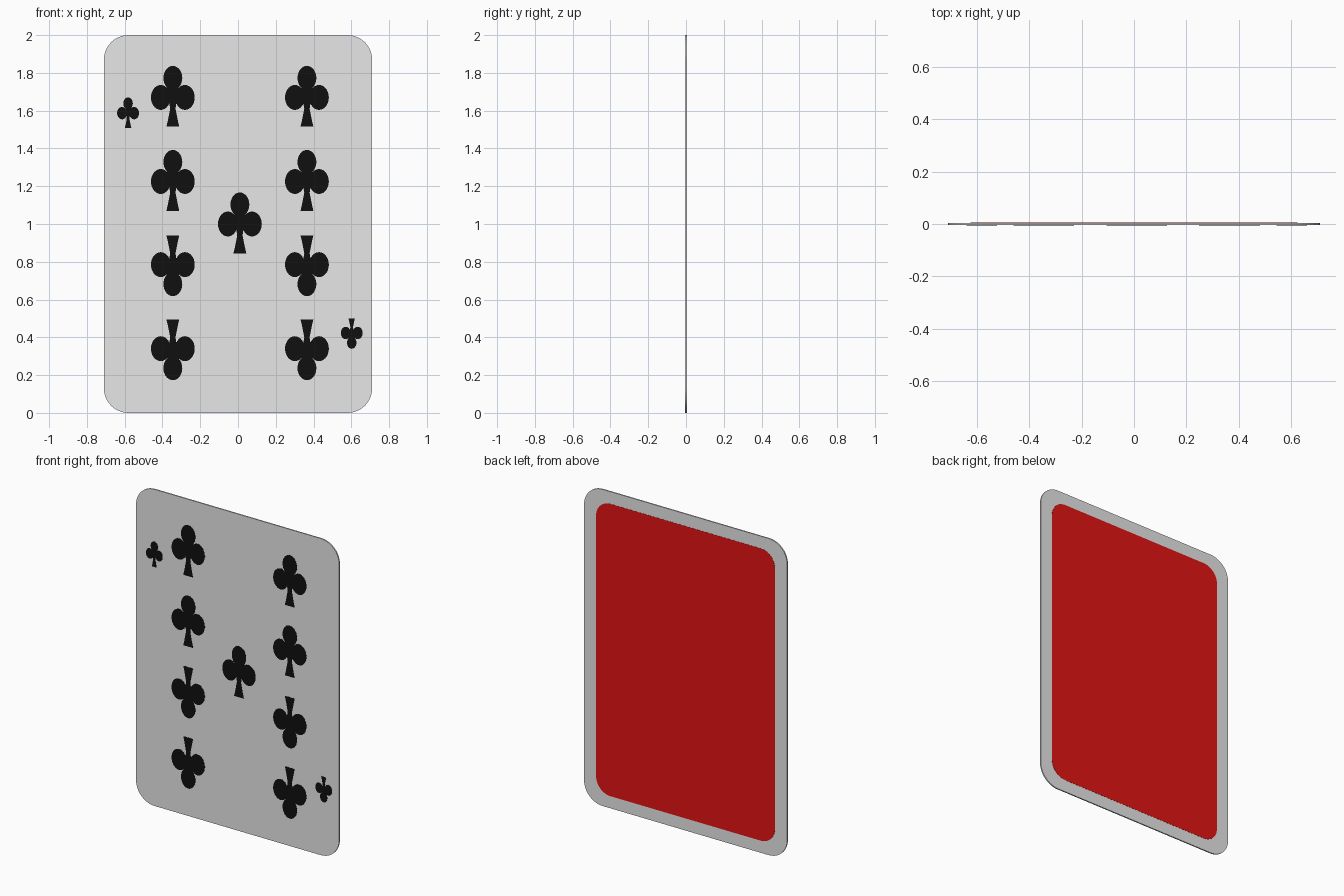
import bpy, bmesh, math

if "Cube" in bpy.data.objects:
    bpy.data.objects.remove(bpy.data.objects["Cube"])

HALF_W, HALF_T, SKIN = 0.71, 0.004, 0.001


def material(name, rgb):
    m = bpy.data.materials.new(name)
    m.diffuse_color = (*rgb, 1)
    m.use_nodes = True
    m.node_tree.nodes["Principled BSDF"].inputs["Base Color"].default_value = m.diffuse_color
    return m


WHITE = material("card white", (0.8, 0.8, 0.8))
BLACK = material("ink black", (0.005, 0.005, 0.005))
RED = material("back red", (0.78, 0.007, 0.007))


def rounded_rect(half_w, z0, z1, r, steps=10):
    """Counter-clockwise outline (x, z) seen from the front."""
    corners = [(half_w - r, z0 + r, -90), (half_w - r, z1 - r, 0),
               (-half_w + r, z1 - r, 90), (-half_w + r, z0 + r, 180)]
    pts = []
    for cx, cz, start in corners:
        for i in range(steps + 1):
            a = math.radians(start + 90 * i / steps)
            pts.append((cx + r * math.cos(a), cz + r * math.sin(a)))
    return pts


def ellipse(cx, cz, rx, rz, n=28):
    return [(cx + rx * math.cos(2 * math.pi * i / n),
             cz + rz * math.sin(2 * math.pi * i / n)) for i in range(n)]


def plates(name, outlines, y0, y1, mat):
    """Extrude flat outlines from y0 (front) to y1 (back)."""
    bm = bmesh.new()
    for pts in outlines:
        front = [bm.verts.new((x, y0, z)) for x, z in pts]
        back = [bm.verts.new((x, y1, z)) for x, z in pts]
        bm.faces.new(front)
        bm.faces.new(back[::-1])
        for i in range(len(pts)):
            j = (i + 1) % len(pts)
            bm.faces.new((front[i], back[i], back[j], front[j]))
    bmesh.ops.recalc_face_normals(bm, faces=bm.faces)
    mesh = bpy.data.meshes.new(name)
    bm.to_mesh(mesh)
    bm.free()
    mesh.materials.append(mat)
    obj = bpy.data.objects.new(name, mesh)
    bpy.context.collection.objects.link(obj)
    return obj


def club(name, x, z, size=1.0, flip=1):
    """Three lobes and a flared stem; flip=-1 turns it upside down."""
    stem = [(-0.034, -0.155), (0.034, -0.155), (0.027, -0.125), (0.014, -0.06),
            (0.024, 0.0), (0.03, 0.055), (-0.03, 0.055), (-0.024, 0.0),
            (-0.014, -0.06), (-0.027, -0.125)]
    parts = [ellipse(0, 0.103, 0.05, 0.064), ellipse(-0.064, 0, 0.052, 0.066),
             ellipse(0.064, 0, 0.052, 0.066), stem]
    placed = [[(x + flip * size * px, z + flip * size * pz) for px, pz in p]
              for p in parts]
    plates(name, placed, -HALF_T - SKIN, -HALF_T, BLACK)


# card body
plates("card_body", [rounded_rect(HALF_W, 0, 2, 0.13)], -HALF_T, HALF_T, WHITE)

# red panel on the back
plates("back_panel", [rounded_rect(0.625, 0.077, 1.923, 0.10)],
       HALF_T, HALF_T + SKIN, RED)

# two columns of clubs, lower half upside down, and one in the middle
for side, x in (("left", -0.345), ("right", 0.365)):
    for row, (z, flip) in enumerate(((1.67, 1), (1.225, 1), (0.785, -1), (0.34, -1))):
        club(f"club_{side}_{row + 1}", x, z, 1, flip)
club("club_centre", 0.01, 1.0)

# small corner clubs
club("corner_club_top", -0.582, 1.587, 0.5)
club("corner_club_bottom", 0.602, 0.423, 0.5, -1)
